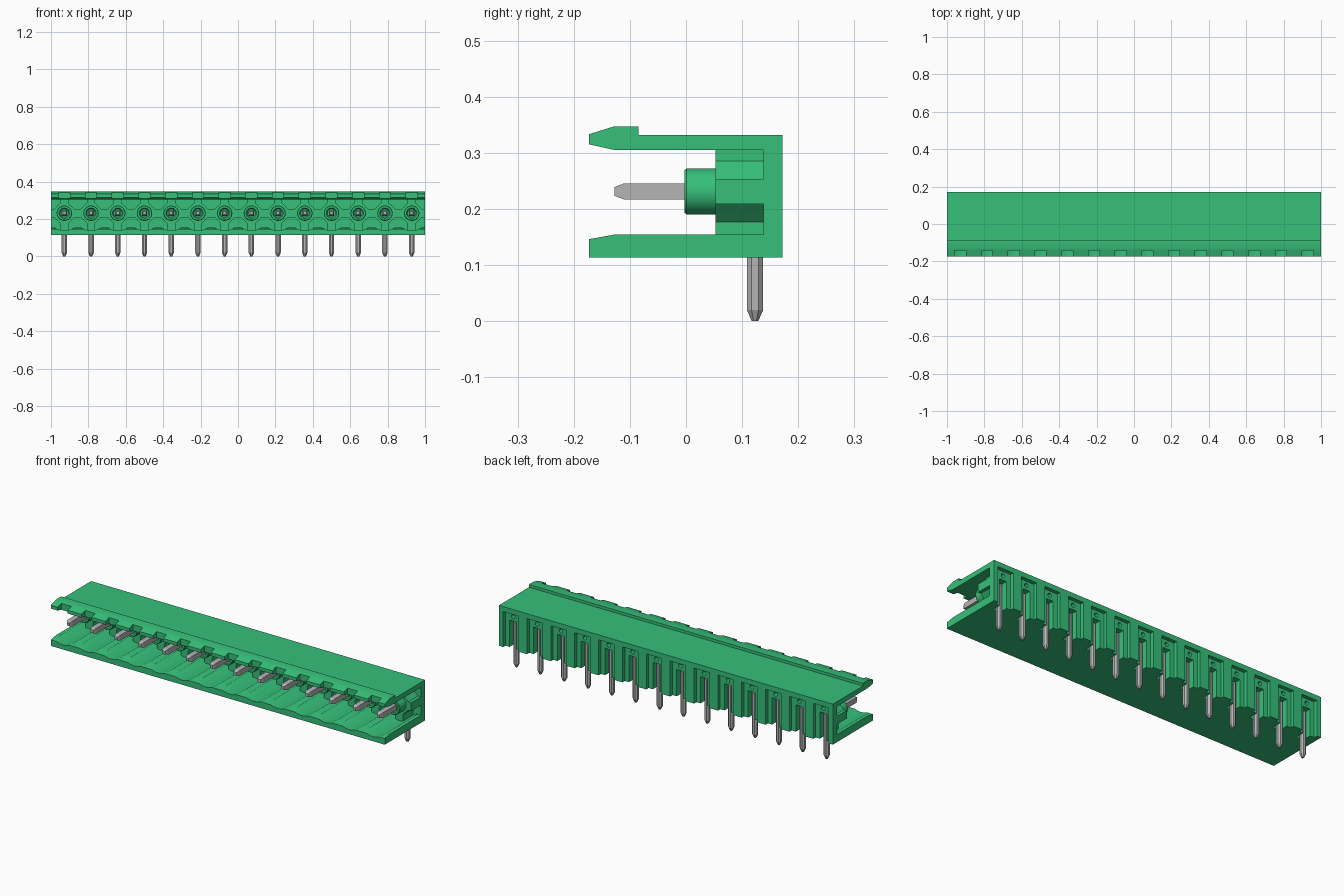
import bpy, bmesh, math
from mathutils import Vector

if "Cube" in bpy.data.objects:
    bpy.data.objects.remove(bpy.data.objects["Cube"])

COUNT = 14
PITCH = 2 / COUNT
CENTRES = [-1 + PITCH * (i + 0.5) for i in range(COUNT)]
AXIS_Z = 0.231


def material(name, rgb):
    m = bpy.data.materials.new(name)
    m.use_nodes = True
    m.diffuse_color = (*rgb, 1)
    bsdf = next(n for n in m.node_tree.nodes if n.type == 'BSDF_PRINCIPLED')
    bsdf.inputs["Base Color"].default_value = (*rgb, 1)
    return m


green = material("housing green", (0.037, 0.53, 0.195))
grey = material("pin grey", (0.46, 0.46, 0.46))


def prism(bm, pts, axis, a, b):
    """Extrude a flat outline along x (points y,z) or y (points x,z)."""
    def at(p, t):
        return (t, *p) if axis == 'x' else (p[0], t, p[1])
    ends = [[bm.verts.new(at(p, t)) for p in pts] for t in (a, b)]
    bm.faces.new(ends[0])
    bm.faces.new(ends[1][::-1])
    for i in range(len(pts)):
        j = (i + 1) % len(pts)
        bm.faces.new((ends[0][j], ends[0][i], ends[1][i], ends[1][j]))


def box(bm, x, half, y0, y1, z0, z1):
    prism(bm, [(x - half, z0), (x + half, z0), (x + half, z1), (x - half, z1)], 'y', y0, y1)


def loft(bm, rings, sides, axis, x, other):
    """Closed bar through rings of (position, radius), running along y or z."""
    loops = []
    for t, r in rings:
        loop = []
        for k in range(sides):
            ang = 2 * math.pi * (k + 0.5) / sides
            u, v = r * math.cos(ang), r * math.sin(ang)
            co = (x + u, t, other + v) if axis == 'y' else (x + u, other + v, t)
            loop.append(bm.verts.new(co))
        loops.append(loop)
    bm.faces.new(loops[0])
    bm.faces.new(loops[-1][::-1])
    for lo, hi in zip(loops, loops[1:]):
        for k in range(sides):
            n = (k + 1) % sides
            bm.faces.new((lo[n], lo[k], hi[k], hi[n]))


def finish(name, bm, mat=None):
    bmesh.ops.recalc_face_normals(bm, faces=bm.faces)
    me = bpy.data.meshes.new(name)
    bm.to_mesh(me)
    bm.free()
    ob = bpy.data.objects.new(name, me)
    bpy.context.scene.collection.objects.link(ob)
    if mat:
        me.materials.append(mat)
    else:
        ob.hide_render = True
    return ob


def carve(ob, cutters):
    """Subtract the cutters and bake the result."""
    for c in cutters:
        mod = ob.modifiers.new("cut", 'BOOLEAN')
        mod.operation, mod.solver, mod.object = 'DIFFERENCE', 'EXACT', c
    bpy.context.view_layer.update()
    graph = bpy.context.evaluated_depsgraph_get()
    baked = bpy.data.meshes.new_from_object(ob.evaluated_get(graph))
    ob.modifiers.clear()
    ob.data = baked


def smooth(ob):
    bpy.ops.object.select_all(action='DESELECT')
    ob.select_set(True)
    bpy.context.view_layer.objects.active = ob
    bpy.ops.object.shade_smooth_by_angle(angle=math.radians(30))


# Shell: open-fronted channel with a hooked top lip
bm = bmesh.new()
prism(bm, [(0.172, 0.113), (0.172, 0.332), (-0.085, 0.332), (-0.085, 0.347),
           (-0.128, 0.347), (-0.173, 0.333), (-0.173, 0.315), (-0.128, 0.305),
           (0.138, 0.305), (0.138, 0.154), (-0.128, 0.154), (-0.173, 0.146),
           (-0.173, 0.113)], 'x', -1, 1)
shell = finish("housing_shell", bm, green)

# Inner web: octagonal bosses joined by bridges and short struts
lower = [(-0.054, -0.022), (-0.022, -0.054), (-0.022, -0.1),
         (0.022, -0.1), (0.022, -0.054), (0.054, -0.022)]
under = [(-1, -0.022)] + [(c + x, z) for c in CENTRES for x, z in lower] + [(1, -0.022)]
over = [(x, min(-z, 0.08)) for x, z in reversed(under)]
bm = bmesh.new()
prism(bm, [(x, AXIS_Z + z) for x, z in under + over], 'y', 0.053, 0.14)
web = finish("inner_web", bm, green)

# Cutters: floor channels, lip notches and rear pockets
bm = bmesh.new()
R = 0.093
spread = math.acos(0.061 / R)
for c in CENTRES:
    arc = []
    for k in range(13):
        a = -math.pi / 2 + spread * (k / 6 - 1)
        arc.append((c + R * math.cos(a), AXIS_Z + R * math.sin(a)))
    prism(bm, arc, 'y', -0.2, 0.1375)
    box(bm, c, 0.03, -0.2, -0.142, 0.29, 0.37)
    box(bm, c, 0.046, 0.152, 0.2, 0.1, 0.305)
pockets = finish("pocket_cutter", bm)

# Cutters: pin slots and small round holes above them
bm = bmesh.new()
for c in CENTRES:
    box(bm, c, 0.021, 0.1, 0.2, 0.1, 0.258)
    loft(bm, [(0.12, 0.011), (0.2, 0.011)], 16, 'y', c, 0.282)
slots = finish("slot_cutter", bm)

carve(shell, [pockets, slots])
carve(web, [slots])
for cutter in (pockets, slots):
    bpy.data.objects.remove(cutter)
smooth(shell)

# Round collars with a shallow countersink around each pin
bm = bmesh.new()
for c in CENTRES:
    loft(bm, [(0.008, 0.022), (-0.003, 0.028), (-0.003, 0.038),
              (0.001, 0.041), (0.06, 0.041)], 32, 'y', c, AXIS_Z)
smooth(finish("pin_collars", bm, green))

# Bent pins: square contact in front, chamfered tail below
SQ = math.sqrt(2)
OC = 1 / math.cos(math.pi / 8)
bm = bmesh.new()
for c in CENTRES:
    loft(bm, [(-0.127, 0.008 * SQ), (-0.11, 0.0145 * SQ), (0.125, 0.0145 * SQ)],
         4, 'y', c, AXIS_Z)
    loft(bm, [(0, 0.006 * OC), (0.02, 0.0145 * OC), (0.245, 0.0145 * OC)],
         8, 'z', c, 0.123)
finish("contact_pins", bm, grey)
